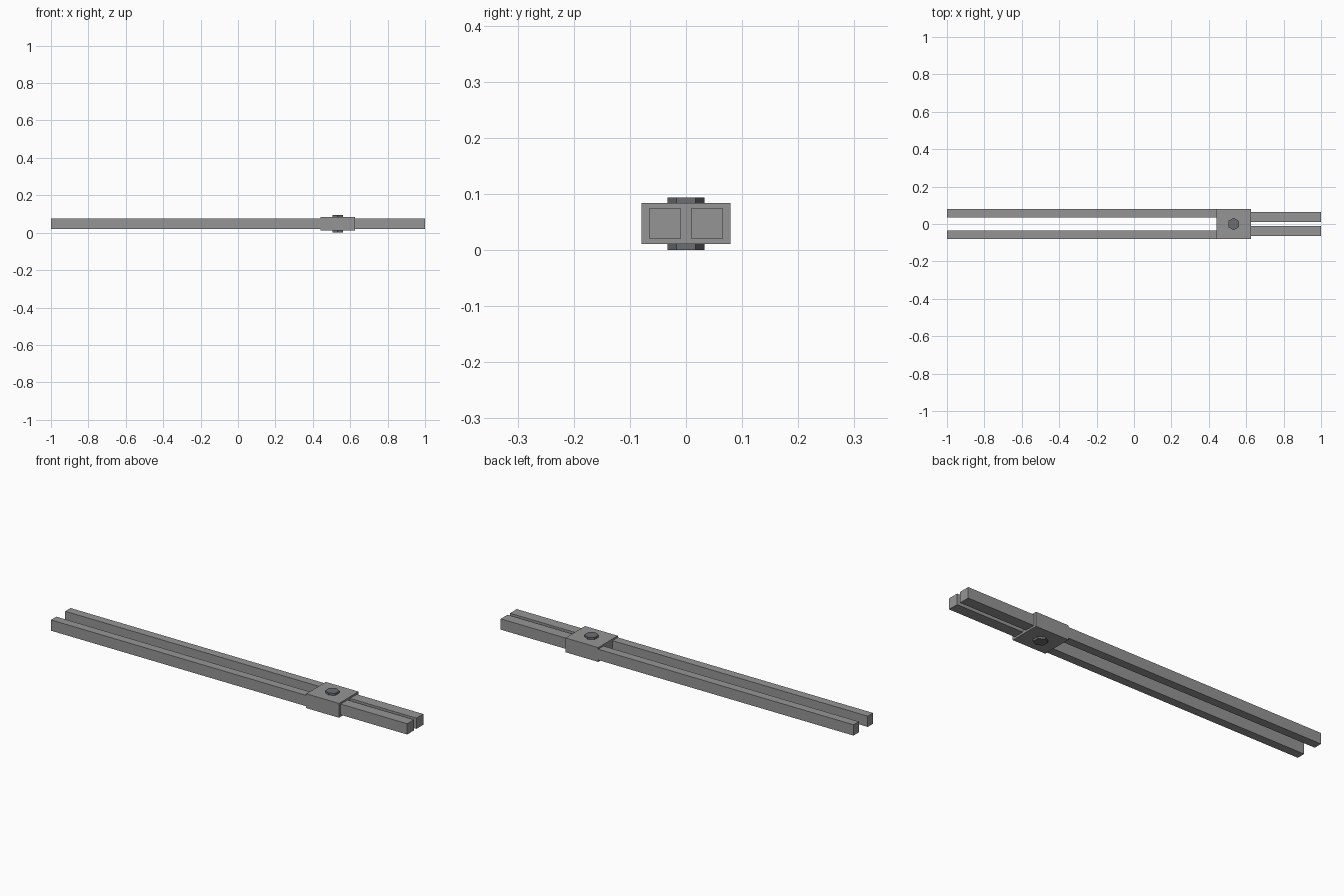
import bpy
import bmesh
import math
from mathutils import Vector

cube = bpy.data.objects.get("Cube")
if cube:
    bpy.data.objects.remove(cube, do_unlink=True)


def material(name, rgb):
    mat = bpy.data.materials.new(name)
    mat.use_nodes = True
    colour = (*rgb, 1.0)
    mat.diffuse_color = colour
    mat.node_tree.nodes["Principled BSDF"].inputs["Base Color"].default_value = colour
    return mat


def finish(name, bm, mat):
    bmesh.ops.recalc_face_normals(bm, faces=bm.faces)
    mesh = bpy.data.meshes.new(name)
    bm.to_mesh(mesh)
    bm.free()
    mesh.materials.append(mat)
    obj = bpy.data.objects.new(name, mesh)
    bpy.context.collection.objects.link(obj)


def box(name, low, high, mat):
    low, high = Vector(low), Vector(high)
    bm = bmesh.new()
    bmesh.ops.create_cube(bm, size=1)
    bmesh.ops.scale(bm, vec=high - low, verts=bm.verts)
    bmesh.ops.translate(bm, vec=(low + high) / 2, verts=bm.verts)
    finish(name, bm, mat)


def mirrored_bars(name, x0, x1, y_in, y_out, mat):
    for side, sign in (("left", 1), ("right", -1)):
        y0, y1 = sorted((sign * y_in, sign * y_out))
        box(f"{side}_{name}", (x0, y0, BAR_LOW), (x1, y1, BAR_HIGH), mat)


def hex_prism(name, x, radius, height, mat):
    bm = bmesh.new()
    angles = [math.pi / 2 + i * math.tau / 6 for i in range(6)]
    base = bm.faces.new([bm.verts.new((x + radius * math.cos(a), radius * math.sin(a), 0))
                         for a in angles])
    top = bmesh.ops.extrude_face_region(bm, geom=[base], use_keep_orig=True)["geom"]
    raised = [v for v in top if isinstance(v, bmesh.types.BMVert)]
    bmesh.ops.translate(bm, vec=(0, 0, height), verts=raised)
    finish(name, bm, mat)


steel = material("steel grey", (0.30, 0.30, 0.30))
dark = material("dark bolt grey", (0.15, 0.155, 0.165))

BAR_LOW, BAR_HIGH = 0.02, 0.075
BLOCK_START, BLOCK_END = 0.44, 0.625
HALF_WIDTH = 0.079

# Clamp block joining the bars
box("clamp_block", (BLOCK_START, -HALF_WIDTH, 0.0105),
    (BLOCK_END, HALF_WIDTH, 0.0835), steel)

# Long slim bars on one side, short thick bars on the other
mirrored_bars("long_bar", -1, BLOCK_START, 0.036, HALF_WIDTH, steel)
mirrored_bars("short_bar", BLOCK_END, 1, 0.01, 0.065, steel)

# Hexagonal bolt through the block, with corners pointing along y
hex_prism("hex_bolt", (BLOCK_START + BLOCK_END) / 2, 0.033, 0.094, dark)
